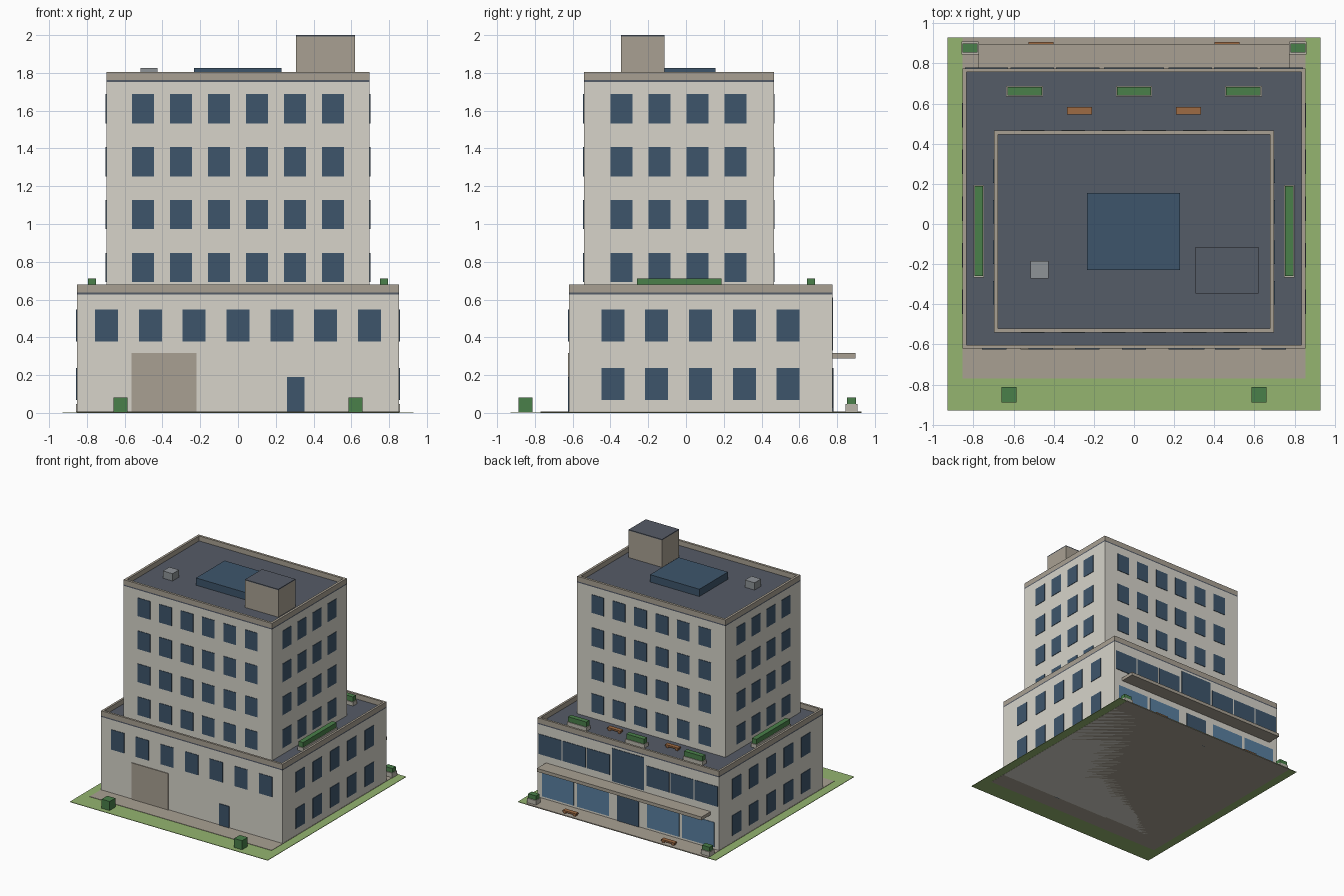
import bpy, bmesh
from mathutils import Matrix, Vector

if "Cube" in bpy.data.objects:
    bpy.data.objects.remove(bpy.data.objects["Cube"])


def mat(name, hexcol):
    m = bpy.data.materials.new(name)
    rgb = [int(hexcol[i:i + 2], 16) / 255 for i in (0, 2, 4)]
    m.diffuse_color = [c ** 2.2 for c in rgb] + [1]
    m.use_nodes = True
    m.node_tree.nodes["Principled BSDF"].inputs["Base Color"].default_value = m.diffuse_color
    return m


WALL = mat("cream_wall", "D6D3C9")
STONE = mat("tan_stone", "A79F91")
ROOF = mat("slate_roof", "565C67")
GLASS = mat("window_glass", "40566B")
SHOP = mat("shop_glass", "5A7F9F")
GRASS = mat("grass", "93B36F")
HEDGE = mat("hedge", "4B7F4B")
WOOD = mat("bench_wood", "9C6A45")
METAL = mat("metal", "8D9296")
POT = mat("planter_concrete", "B9B5AA")


def boxes(name, material, items):
    """One object made of boxes given as (x0, x1, y0, y1, z0, z1)."""
    bm = bmesh.new()
    for x0, x1, y0, y1, z0, z1 in items:
        c = Vector((x0 + x1, y0 + y1, z0 + z1)) / 2
        s = Matrix.Diagonal((x1 - x0, y1 - y0, z1 - z0, 1))
        bmesh.ops.create_cube(bm, size=1, matrix=Matrix.Translation(c) @ s)
    me = bpy.data.meshes.new(name)
    bm.to_mesh(me)
    bm.free()
    me.materials.append(material)
    ob = bpy.data.objects.new(name, me)
    bpy.context.collection.objects.link(ob)
    return ob


def both(items):
    """Items plus their mirror images across x = 0."""
    return items + [(-b[1], -b[0], *b[2:]) for b in items]


def row(center, step, n):
    return [center + step * (i - (n - 1) / 2) for i in range(n)]


T = 0.004  # how far glazing stands out from the wall


def on_y(y, out, xs, zs, w, h):
    ya, yb = sorted((y - out * 0.01, y + out * T))
    return [(x - w / 2, x + w / 2, ya, yb, z - h / 2, z + h / 2) for x in xs for z in zs]


def on_sides(x, ys, zs, w, h):
    return both([(x - 0.01, x + T, y - w / 2, y + w / 2, z - h / 2, z + h / 2)
                 for y in ys for z in zs])


def block(name, x, y0, y1, z0, z1, t):
    """Walls, dark roof slab and raised parapet of one building volume."""
    zr = z1 - 0.042
    boxes(name + "_walls", WALL, [(-x, x, y0, y1, z0, zr - 0.01)])
    boxes(name + "_roof", ROOF, [(-x, x, y0, y1, zr - 0.01, zr)])
    boxes(name + "_parapet", STONE,
          both([(x - t, x, y0, y1, zr, z1)]) +
          [(-x + t, x - t, y0, y0 + t, zr, z1), (-x + t, x - t, y1 - t, y1, zr, z1)])


# Site
boxes("lawn", GRASS, [(-.93, .93, -.93, .93, .001, .005)])
boxes("paving", STONE, [(-.855, .855, -.77, .93, 0, .008)])

# Main volumes
PX, PY0, PY1 = .853, -.62, .775
TX, TY0, TY1 = .697, -.54, .465
block("podium", PX, PY0, PY1, 0, .68, .018)
block("tower", TX, TY0, TY1, .638, 1.805, .02)

# Tower windows on all four sides
floors = [.77, 1.05, 1.33, 1.61]
cols = row(0, .2015, 6)
boxes("tower_windows", GLASS,
      on_y(TY0, -1, cols, floors, .117, .155) + on_y(TY1, 1, cols, floors, .117, .155) +
      on_sides(TX, row(-.04, .2015, 4), floors, .117, .155))

# Podium windows: front and sides
boxes("podium_windows", GLASS,
      on_y(PY0, -1, row(0, .232, 7), [.462], .122, .17) +
      on_sides(PX, row(.077, .232, 5), [.152, .462], .122, .17))

# Front service doors
boxes("loading_door", STONE, [(-.565, -.22, PY0 - .006, PY0 + .01, 0, .317)])
boxes("service_door", GLASS, [(.26, .352, PY0 - .006, PY0 + .01, 0, .19)])

# Back facade: window band, tall centre window, shop fronts, entrance, canopy
boxes("back_window_band", GLASS,
      both(on_y(PY1, 1, [.28, .507, .734], [.462], .215, .17)) +
      on_y(PY1, 1, [0], [.47], .3, .28))
boxes("shop_fronts", SHOP, both(on_y(PY1, 1, [.33, .66], [.13], .3, .21)))
boxes("entrance_door", GLASS, [(-.1, .1, PY1 - .01, PY1 + .006, 0, .237)])
boxes("canopy", STONE, [(-.774, .774, PY1 - .01, .897, .289, .317)])

# Rooftop pieces
boxes("stair_house", STONE, [(.307, .62, -.345, -.115, 1.75, 1.992)])
boxes("stair_house_roof", ROOF, [(.307, .62, -.345, -.115, 1.992, 2.0)])
boxes("skylight", GLASS, [(-.234, .23, -.23, .155, 1.755, 1.825)])
boxes("vent_unit", METAL, [(-.515, -.425, -.272, -.185, 1.755, 1.825)])

# Terrace planters with hedges
beds = [(-.09, .09, .635, .688)] + both([(.453, .637, .635, .688), (.746, .8, -.266, .195)])
i = .006
boxes("terrace_planters", POT, [(*b, .636, .67) for b in beds])
boxes("terrace_hedges", HEDGE,
      [(b[0] + i, b[1] - i, b[2] + i, b[3] - i, .665, .712) for b in beds])

# Ground planters at the back and shrubs at the front
boxes("ground_planters", POT, both([(.775, .858, .845, .908, .004, .046)]))
boxes("planter_shrubs", HEDGE, both([(.78, .853, .853, .9, .04, .082)]))
boxes("front_shrubs", HEDGE, both([(.585, .66, -.888, -.812, .003, .082)]))


# Benches: seat slab on two legs
def bench(x, y, z):
    return [(x - .062, x + .062, y - .018, y + .018, z + .014, z + .027)] + \
           [(x + s - .01, x + s + .01, y - .015, y + .015, z, z + .015) for s in (-.045, .045)]


boxes("ground_benches", WOOD, both(bench(.463, .889, .006)))
boxes("terrace_benches", WOOD, both(bench(.271, .564, .637)))
